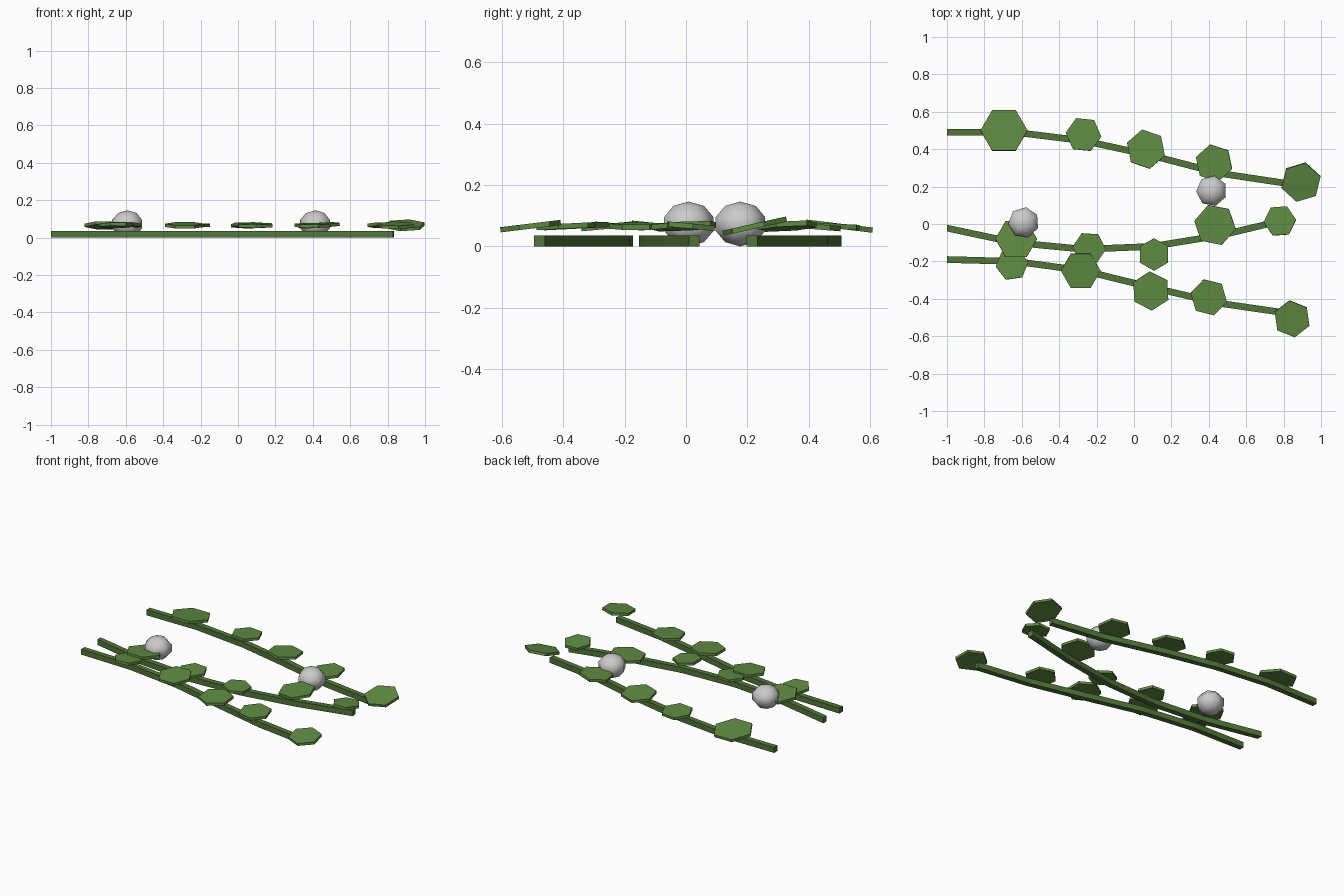
import bpy, bmesh, math
from mathutils import Vector

if "Cube" in bpy.data.objects:
    bpy.data.objects.remove(bpy.data.objects["Cube"])


def material(name, rgb):
    m = bpy.data.materials.new(name)
    m.diffuse_color = (*rgb, 1)
    m.use_nodes = True
    m.node_tree.nodes["Principled BSDF"].inputs["Base Color"].default_value = m.diffuse_color
    return m


STEM = material("stem_green", (0.08, 0.18, 0.04))
LEAF = material("leaf_green", (0.115, 0.26, 0.055))
XS = [-1 + i * 0.366 for i in range(6)]


def make_stem(name, ys, half=0.0178, height=0.036):
    # Square section swept along a polyline with mitred joints
    pts = [Vector((x, y)) for x, y in zip(XS, ys)]
    bm = bmesh.new()
    rings = []
    for i, p in enumerate(pts):
        t = pts[min(i + 1, 5)] - pts[max(i - 1, 0)]
        if i == 0:
            t = Vector((1, 0))
        n = Vector((-t.y, t.x)).normalized() * half
        rings.append([bm.verts.new((q.x, q.y, z)) for q, z in
                      ((p - n, 0), (p + n, 0), (p + n, height), (p - n, height))])
    for a, b in zip(rings, rings[1:]):
        for k in range(4):
            j = (k + 1) % 4
            bm.faces.new((a[k], a[j], b[j], b[k]))
    bm.faces.new(rings[0])
    bm.faces.new(rings[-1])
    bmesh.ops.recalc_face_normals(bm, faces=bm.faces)
    me = bpy.data.meshes.new(name)
    bm.to_mesh(me)
    bm.free()
    me.materials.append(STEM)
    bpy.context.collection.objects.link(bpy.data.objects.new(name, me))


def make_leaf(name, x, y, r, turn, tilt_x, tilt_y):
    # Thin hexagonal disc, turned first and then tilted
    bpy.ops.mesh.primitive_cylinder_add(
        vertices=6, radius=r, depth=0.017, location=(x, y, 0.066))
    o = bpy.context.object
    o.rotation_mode = 'ZYX'
    o.rotation_euler = (tilt_x, tilt_y, math.radians(turn - 90))
    o.name = name
    o.data.materials.append(LEAF)


# Stems with leaves: x, y, radius, turn, tilt x, tilt y
vines = {
    "back": ([0.49, 0.49, 0.445, 0.365, 0.27, 0.215], [
        (-0.695, 0.50, 0.126, 0, -0.12, 0.0),
        (-0.27, 0.478, 0.096, -6, -0.05, 0.0),
        (0.064, 0.40, 0.107, 41, -0.08, 0.0),
        (0.428, 0.326, 0.102, 42, 0.06, -0.08),
        (0.893, 0.224, 0.109, 17, 0.22, 0.0)]),
    "middle": ([-0.022, -0.10, -0.135, -0.12, -0.06, 0.027], [
        (-0.63, -0.08, 0.112, 0, -0.1, 0.0),
        (-0.24, -0.13, 0.090, -4, 0.03, 0.0),
        (0.107, -0.163, 0.087, 30, 0.0, 0.05),
        (0.433, -0.005, 0.113, 49, 0.05, -0.06),
        (0.78, 0.016, 0.087, 4, -0.09, 0.0)]),
    "front": ([-0.19, -0.20, -0.25, -0.34, -0.425, -0.478], [
        (-0.652, -0.216, 0.088, 8, -0.08, 0.0),
        (-0.285, -0.25, 0.106, 0, 0.09, 0.0),
        (0.09, -0.358, 0.105, 33, 0.05, 0.0),
        (0.40, -0.392, 0.100, 46, 0.05, 0.0),
        (0.845, -0.507, 0.100, 38, 0.12, 0.0)]),
}
for side, (ys, leaves) in vines.items():
    make_stem(f"{side}_stem", ys)
    for i, leaf in enumerate(leaves, 1):
        make_leaf(f"{side}_leaf_{i}", *leaf)

# Grey low-poly stones, smooth shaded
for i, (x, y, turn) in enumerate([(-0.59, 0.008, 94), (0.415, 0.177, 92)], 1):
    bpy.ops.mesh.primitive_uv_sphere_add(
        segments=7, ring_count=5, radius=0.087, location=(x, y, 0.073),
        rotation=(0, 0, math.radians(turn)))
    o = bpy.context.object
    o.name = f"stone_{i}"
    o.scale = (1, 1, 0.84)
    bpy.ops.object.shade_smooth()
